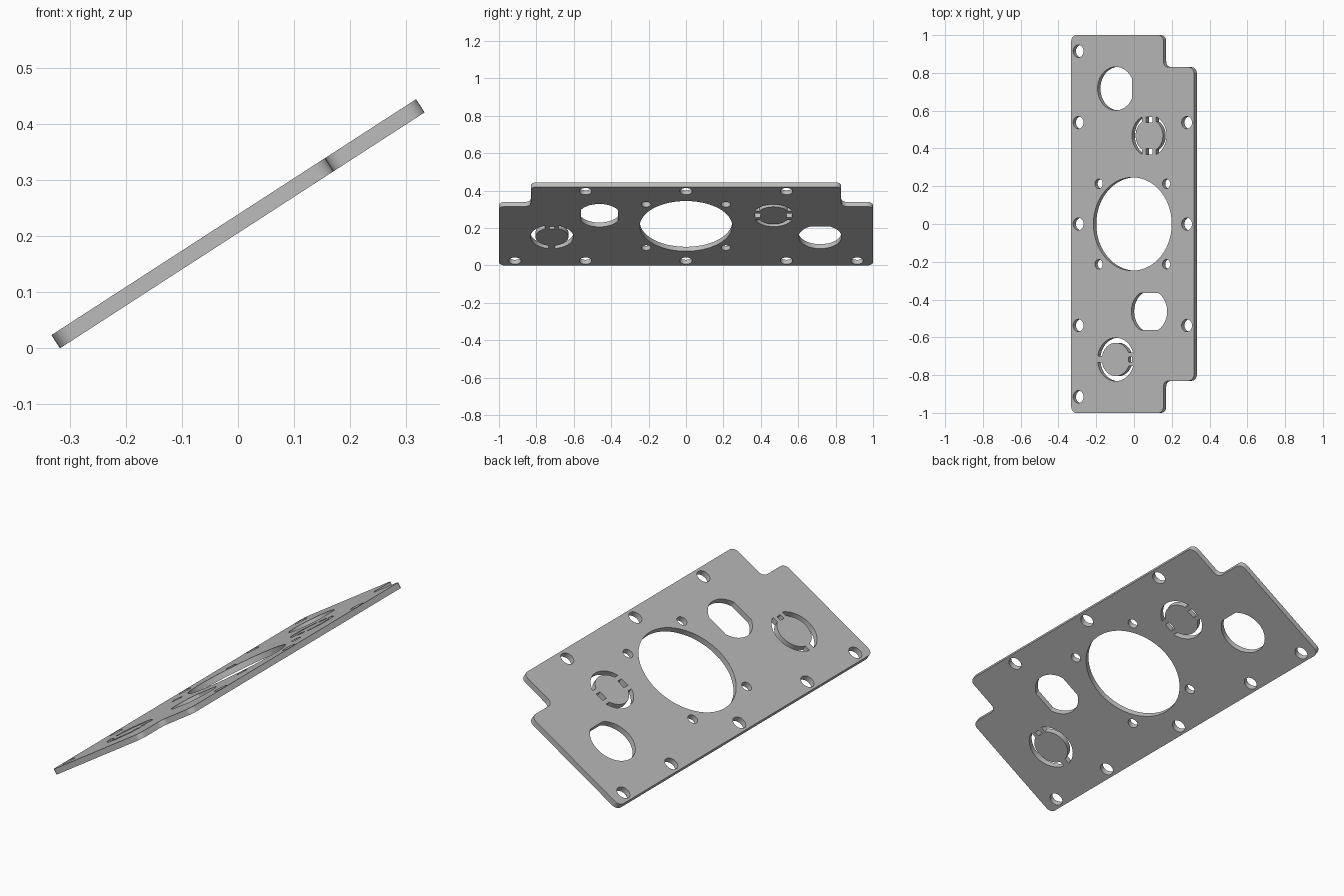
import bpy, bmesh, math
from math import cos, sin, pi, asin
from mathutils import Matrix, Vector

cube = bpy.data.objects.get("Cube")
if cube:
    bpy.data.objects.remove(cube, do_unlink=True)

THICK, HALF_W, TILT = 0.028, 0.387, math.radians(32.9)


def arc(cx, cy, r, a0, a1, n=16):
    return [(cx + r * cos(a0 + (a1 - a0) * i / n), cy + r * sin(a0 + (a1 - a0) * i / n))
            for i in range(n + 1)]


def circle(cx, cy, r, n=32):
    return arc(cx, cy, r, 0, 2 * pi, n)[:-1]


def rounded(points, r):
    """Round every right-angled corner of a closed outline."""
    out = []
    for i, p in enumerate(points):
        p = Vector(p)
        a = (Vector(points[i - 1]) - p).normalized() * r
        b = (Vector(points[(i + 1) % len(points)]) - p).normalized() * r
        for k in range(9):
            t = k / 8 * pi / 2
            out.append(tuple(p + a * (1 - sin(t)) + b * (1 - cos(t))))
    return out


def ring_slot(cx, cy, r_in, r_out, turn, gap0, gap1):
    """Arc slot running from one bridge (half width gap0) to the other (gap1)."""
    outer = arc(0, 0, r_out, asin(gap0 / r_out), pi - asin(gap1 / r_out), 32)
    inner = arc(0, 0, r_in, pi - asin(gap1 / r_in), asin(gap0 / r_in), 32)
    return [(cx + x * cos(turn) - y * sin(turn), cy + x * sin(turn) + y * cos(turn))
            for x, y in outer + inner]


def mirror(points, cy):
    return [(x, 2 * cy - y) for x, y in points]


def box(cx, cy, w, h):
    return [(cx - w, cy - h), (cx + w, cy - h), (cx + w, cy + h), (cx - w, cy + h)]


# Stepped outline with rounded corners
step, shoulder = 0.194, 0.83
loops = [rounded([(-HALF_W, -1), (step, -1), (step, -shoulder), (HALF_W, -shoulder),
                  (HALF_W, shoulder), (step, shoulder), (step, 1), (-HALF_W, 1)], 0.032)]

# Central opening with four bolt holes
loops.append(circle(0, 0, 0.247, 96))
loops += [circle(sx * 0.213, sy * 0.213, 0.025) for sx in (-1, 1) for sy in (-1, 1)]

# Mounting holes along both long edges
loops += [circle(-0.342, y, 0.033) for y in (-0.915, -0.537, 0, 0.537, 0.915)]
loops += [circle(0.342, y, 0.033) for y in (-0.537, 0, 0.537)]

# Opening with a flat on one side
flat = math.acos(0.104 / 0.115)
loops.append(arc(-0.106, 0.717, 0.115, flat, 2 * pi - flat, 48))

# Opening with two opposite flats
a = asin(0.099 / 0.113)
loops.append(arc(0.105, -0.463, 0.113, -a, a, 24) + arc(0.105, -0.463, 0.113, pi - a, pi + a, 24))

# Knockout ring with three bridges
slot = ring_slot(-0.106, -0.717, 0.088, 0.115, 0, 0.036, 0.017)
loops += [slot, mirror(slot, -0.717), box(-0.015, -0.717, 0.012, 0.014)]

# Knockout ring with four bridges
for turn in (pi / 2, -pi / 2):
    loops.append(ring_slot(0.105, 0.468, 0.086, 0.109, turn, 0.044, 0.044))
for side in (-1, 1):
    loops.append(box(0.105, 0.468 + side * 0.084, 0.021, 0.015))

# Fill the outline around the openings and give it thickness
curve = bpy.data.curves.new("plate_profile", "CURVE")
curve.dimensions = "2D"
curve.fill_mode = "BOTH"
curve.extrude = THICK / 2
for pts in loops:
    spline = curve.splines.new("POLY")
    spline.points.add(len(pts) - 1)
    for point, (x, y) in zip(spline.points, pts):
        point.co = (x, y, 0, 1)
    spline.use_cyclic_u = True
helper = bpy.data.objects.new("plate_profile", curve)
bpy.context.collection.objects.link(helper)
bpy.context.view_layer.update()
mesh = bpy.data.meshes.new_from_object(helper.evaluated_get(bpy.context.evaluated_depsgraph_get()))
bpy.data.objects.remove(helper, do_unlink=True)

# Weld and tilt the plate
bm = bmesh.new()
bm.from_mesh(mesh)
bmesh.ops.remove_doubles(bm, verts=bm.verts, dist=0.0001)
bmesh.ops.recalc_face_normals(bm, faces=bm.faces)
bm.transform(Matrix.Rotation(-TILT, 4, "Y"))
lowest = min(v.co.z for v in bm.verts)
bmesh.ops.translate(bm, verts=bm.verts, vec=(0, 0, -lowest))
bm.to_mesh(mesh)
bm.free()

plate = bpy.data.objects.new("mounting_plate", mesh)
mesh.name = "mounting_plate"
bpy.context.collection.objects.link(plate)

# Plain grey material
grey = bpy.data.materials.new("plain_grey")
grey.use_nodes = True
grey.diffuse_color = (0.5, 0.5, 0.5, 1)
grey.node_tree.nodes["Principled BSDF"].inputs["Base Color"].default_value = (0.5, 0.5, 0.5, 1)
mesh.materials.clear()
mesh.materials.append(grey)

bpy.ops.object.select_all(action="DESELECT")
plate.select_set(True)
bpy.context.view_layer.objects.active = plate
bpy.ops.object.shade_smooth_by_angle(angle=math.radians(30))
